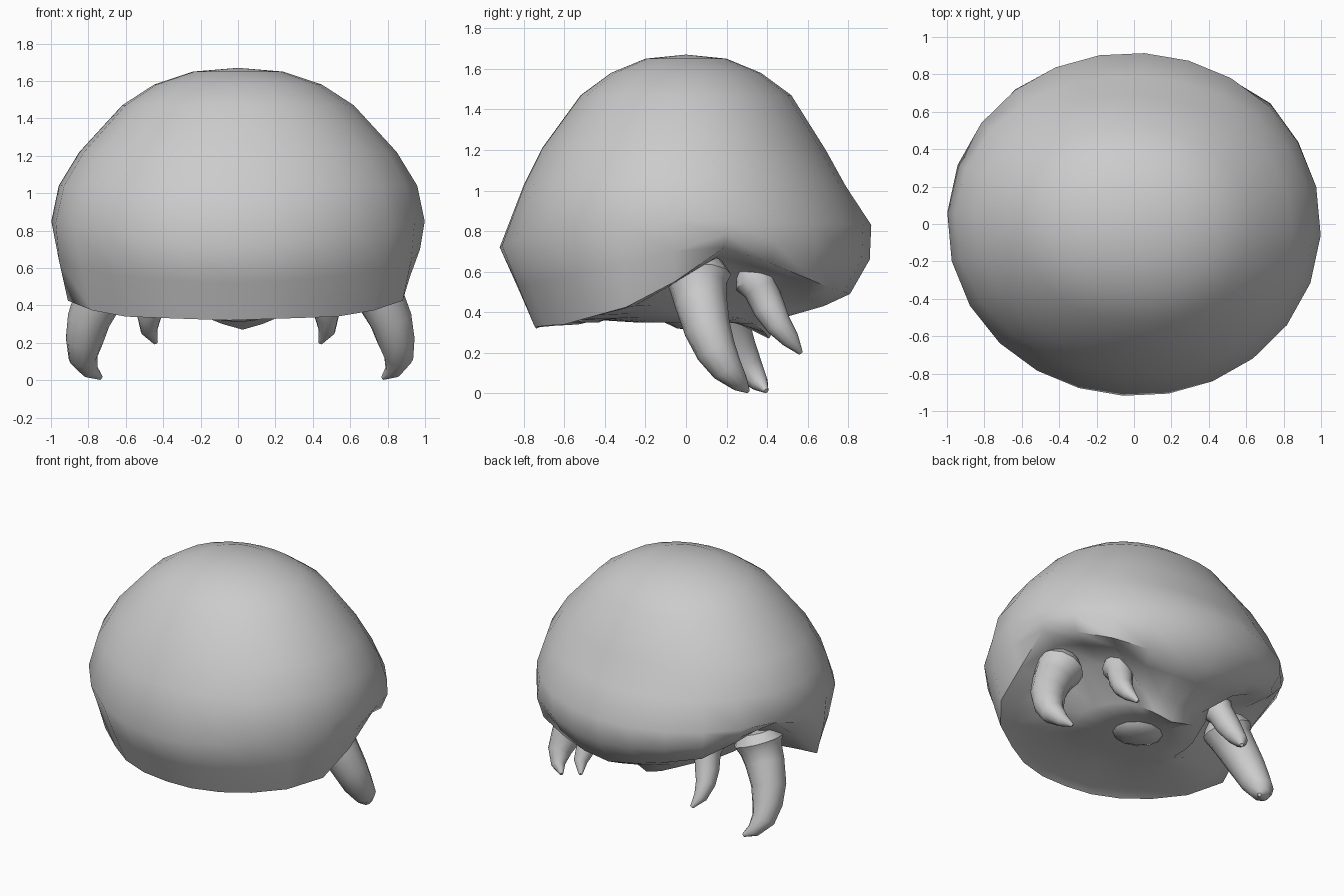
import bpy, bmesh, math
from mathutils import Matrix, Vector

cube = bpy.data.objects.get("Cube")
if cube:
    bpy.data.objects.remove(cube)

grey = bpy.data.materials.new("shell grey")
grey.use_nodes = True
grey.diffuse_color = (0.6, 0.6, 0.6, 1)
grey.node_tree.nodes["Principled BSDF"].inputs["Base Color"].default_value = (0.6, 0.6, 0.6, 1)

# The shell and big fangs are turned slightly to one side
TURN = Matrix.Rotation(math.radians(-3.5), 3, 'Z')
STRAIGHT = Matrix.Identity(3)


def skin(name, rings, start, end, turn, sharp=40):
    """Join rings of points into a closed skin with a pole at each end."""
    bm = bmesh.new()
    loops = [[bm.verts.new(turn @ Vector(p)) for p in ring] for ring in rings]
    n = len(loops[0])
    for a, b in zip(loops, loops[1:]):
        for i in range(n):
            j = (i + 1) % n
            bm.faces.new((a[i], a[j], b[j], b[i]))
    for pole, loop in ((start, loops[0]), (end, loops[-1])):
        tip = bm.verts.new(turn @ Vector(pole))
        for i in range(n):
            bm.faces.new((tip, loop[i], loop[(i + 1) % n]))
    bmesh.ops.recalc_face_normals(bm, faces=bm.faces)
    mesh = bpy.data.meshes.new(name)
    bm.to_mesh(mesh)
    bm.free()
    mesh.materials.append(grey)
    ob = bpy.data.objects.new(name, mesh)
    bpy.context.collection.objects.link(ob)
    bpy.ops.object.select_all(action='DESELECT')
    ob.select_set(True)
    bpy.context.view_layer.objects.active = ob
    bpy.ops.object.shade_smooth_by_angle(angle=math.radians(sharp))


# Upper shell profiles as (radius, height), from crown to widest ring
SIDE = [(.24, 1.65), (.45, 1.58), (.62, 1.47), (.85, 1.22), (.96, 1.04), (1.0, .85)]
FRONT = [(.20, 1.65), (.37, 1.58), (.52, 1.47), (.71, 1.21), (.80, 1.03), (.92, .72)]
BACK = [(.20, 1.65), (.37, 1.58), (.52, 1.47), (.69, 1.20), (.79, 1.02), (.915, .83)]

# Lower rim by angle from front to back:
# angle, rim radius, rim height, pocket height, belly height
RIM = [(-90, .74, .32, .35, .36), (-45, .80, .34, .37, .37),
       (-18, .93, .40, .41, .38), (0, .92, .55, .55, .39),
       (15, .95, .72, .63, .39), (45, .93, .56, .58, .37),
       (60, .85, .52, .42, .34), (75, .82, .50, .39, .30), (90, .81, .49, .37, .27)]


def rim_at(deg):
    for a, b in zip(RIM, RIM[1:]):
        if deg <= b[0] + 1e-6:
            t = (deg - a[0]) / (b[0] - a[0])
            return [p + (q - p) * t for p, q in zip(a, b)][1:]
    return RIM[-1][1:]


def shell_column(az):
    """Radius and height down one meridian, from crown to belly."""
    s, c = math.sin(az), math.cos(az)
    end = BACK if s > 0 else FRONT
    col = [(a[0] * c * c + b[0] * s * s, a[1] * c * c + b[1] * s * s)
           for a, b in zip(SIDE, end)]
    rim_r, rim_z, pocket_z, belly_z = rim_at(math.degrees(math.asin(s)))
    if s > -.1 and c < 0:
        # The arch sits higher on the right
        rim_z -= .1 * c
        rim_r += .04 * c
    bulge = .045 * max(s, 0) ** 2 + .015 * c * c
    wide = col[-1]
    col.append(((wide[0] + rim_r) / 2 + bulge, (wide[1] + rim_z) / 2))
    front = max(-s, 0)
    lip = .5 + .4 * front
    col += [(rim_r, rim_z),
            (rim_r * (.84 + .1 * front), rim_z + (pocket_z - rim_z) * lip),
            (rim_r * .58, pocket_z), (.41, belly_z), (.25, .35)]
    return col


# Shell with its underside
SEG = 24
angles = [math.tau * i / SEG for i in range(SEG)]
columns = [shell_column(a) for a in angles]
rings = [[(r * math.cos(a), r * math.sin(a), z) for a, (r, z) in zip(angles, level)]
         for level in zip(*columns)]
skin("shell", rings, (0, 0, 1.67), (0, 0, .37), TURN, 55)


def fang(name, path, side, turn, sides=12):
    """Round tapering tube along (x, y, z, radius) points."""
    pts = [Vector((side * x, y, z)) for x, y, z, r in path]
    rings = []
    for i, p in enumerate(pts):
        d = (pts[min(i + 1, len(pts) - 1)] - pts[max(i - 1, 0)]).normalized()
        u = d.cross(Vector((1, 0, 0))).normalized()
        v = d.cross(u)
        rings.append([p + path[i][3] * (math.cos(t) * u + math.sin(t) * v)
                      for t in (math.tau * k / sides for k in range(sides))])
    skin(name, rings, pts[0], pts[-1], turn)


# Curved fangs in mirrored pairs; the first points form the gum collar
BIG = [(.66, .10, .65, .12), (.68, .10, .58, .165), (.71, .105, .52, .14),
       (.75, .12, .45, .13), (.81, .155, .32, .115), (.835, .20, .21, .10),
       (.845, .255, .12, .078), (.81, .315, .05, .045), (.755, .35, .012, .012)]
SMALL = [(.41, .31, .62, .08), (.42, .34, .56, .105), (.43, .37, .51, .085),
         (.455, .41, .42, .08), (.475, .455, .34, .065), (.475, .515, .265, .045),
         (.44, .565, .20, .012)]
for label, side in (("left", 1), ("right", -1)):
    fang(label + "_big_fang", BIG, side, TURN)
    fang(label + "_small_fang", SMALL, side, STRAIGHT)

# Mouth bulge under the belly
mouth_rings = []
for k in range(1, 6):
    t = math.pi * k / 6
    mouth_rings.append([(.19 * math.sin(t) * math.cos(a), .04 + .17 * math.sin(t) * math.sin(a),
                         .39 + .08 * math.cos(t)) for a in angles[::2]])
skin("mouth", mouth_rings, (0, .04, .47), (0, .04, .31), TURN)
